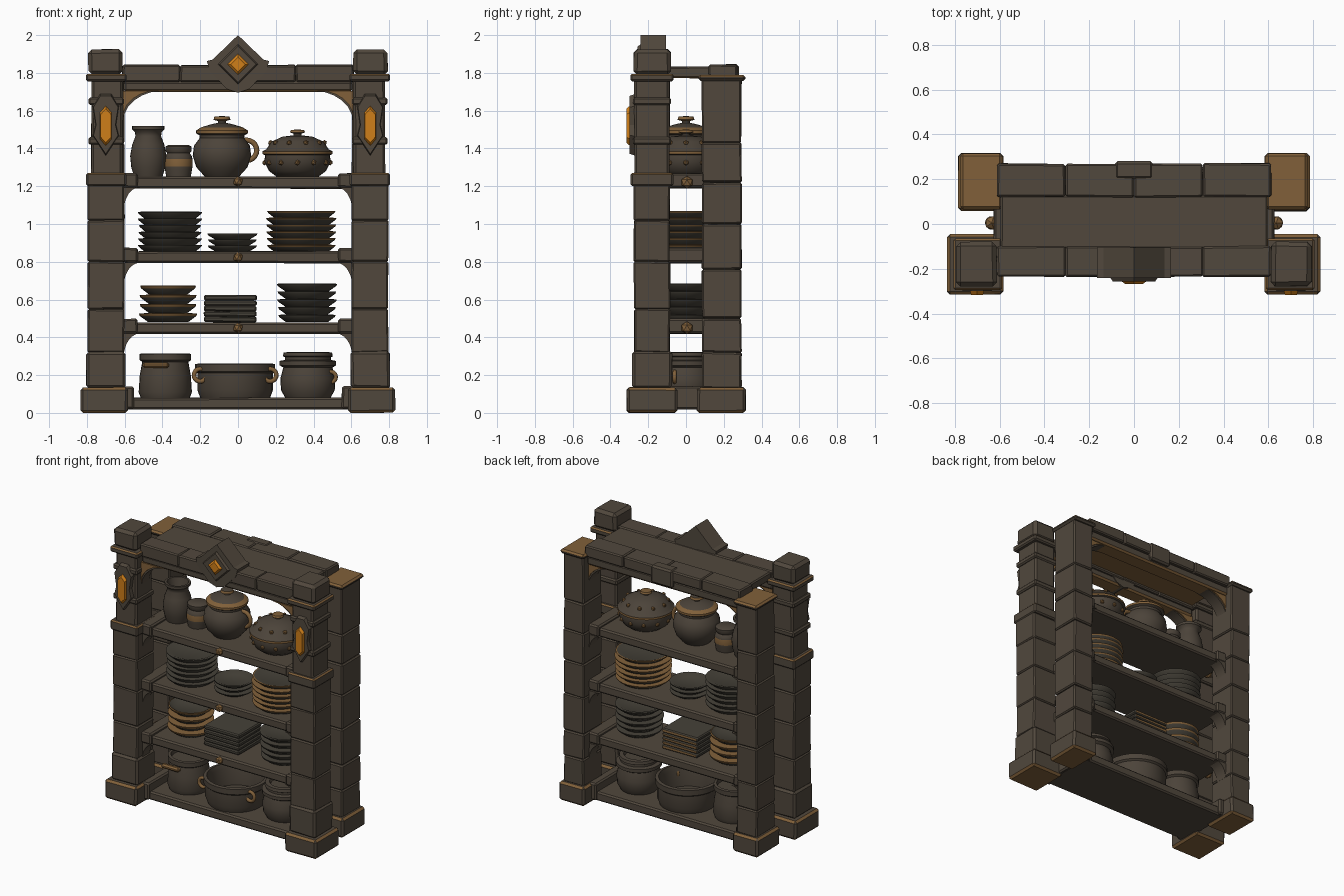
import bpy, bmesh, math, random
from mathutils import Vector, Matrix

random.seed(4)

def material(name, rgb):
    m = bpy.data.materials.new(name)
    m.diffuse_color = (*rgb, 1)
    return m

STONE = material("dark stone", (0.082, 0.064, 0.046))
CLAY = material("dark clay", (0.072, 0.057, 0.042))
PLATE = material("dark plate", (0.060, 0.053, 0.040))
TAN = material("worn tan", (0.22, 0.118, 0.042))
AMBER = material("amber gem", (0.62, 0.21, 0.01))

def finish(name, bm, mats, angle=35):
    bmesh.ops.recalc_face_normals(bm, faces=bm.faces)
    me = bpy.data.meshes.new(name)
    bm.to_mesh(me)
    bm.free()
    for m in mats:
        me.materials.append(m)
    me.shade_smooth()
    me.set_sharp_from_angle(angle=math.radians(angle))
    ob = bpy.data.objects.new(name, me)
    bpy.context.collection.objects.link(ob)
    return ob

def box(name, x, y, z, bevel=0.01, jitter=0.0, rule=None, mat=STONE):
    """Bevelled block from (min, max) ranges; rule(normal) picks the tan faces."""
    bm = bmesh.new()
    bmesh.ops.create_cube(bm, size=1)
    for v in bm.verts:
        v.co = Vector([(r[0] + r[1]) / 2 + c * (r[1] - r[0]) for c, r in zip(v.co, (x, y, z))])
        v.co += Vector([random.uniform(-jitter, jitter) for _ in range(3)])
    if bevel:
        bmesh.ops.bevel(bm, geom=bm.edges[:], offset=bevel, segments=1, affect='EDGES')
    bm.normal_update()
    if rule:
        for f in bm.faces:
            f.material_index = int(rule(f.normal))
    return finish(name, bm, (mat, TAN), 20)

def sides(a, b, s):
    return tuple(sorted((a * s, b * s)))

def prism(name, pts, y0, y1, mat, centre=(0, 0), front_scale=1.0):
    """Extrude an x/z outline from y1 (back) to y0 (front), tapering the front."""
    bm = bmesh.new()
    cx, cz = centre
    back = [bm.verts.new((cx + px, y1, cz + pz)) for px, pz in pts]
    front = [bm.verts.new((cx + px * front_scale, y0, cz + pz * front_scale)) for px, pz in pts]
    bm.faces.new(back)
    bm.faces.new(front)
    n = len(pts)
    for i in range(n):
        bm.faces.new((back[i], back[(i + 1) % n], front[(i + 1) % n], front[i]))
    return finish(name, bm, (mat,), 20)

def lathe(name, x, z, pts, mat=CLAY, accents=(), segs=28):
    """Spin an r/z profile; accented profile segments become tan."""
    bm = bmesh.new()
    rings = []
    for r, h in pts:
        n = 1 if r == 0 else segs
        rings.append([bm.verts.new((x + r * math.cos(2 * math.pi * i / segs),
                                    r * math.sin(2 * math.pi * i / segs), z + h)) for i in range(n)])
    for k, (a, b) in enumerate(zip(rings, rings[1:])):
        for i in range(segs):
            j = (i + 1) % segs
            quad = [a[i % len(a)], a[j % len(a)], b[j % len(b)], b[i % len(b)]]
            f = bm.faces.new(list(dict.fromkeys(quad)))
            f.material_index = int(k in accents)
    return finish(name, bm, (mat, TAN), 40)

def stack(name, x, z, r, h, n, foot, accent=False):
    """Pile of flared plates or bowls with a dished top."""
    pts, d, acc = [(0, 0)], h / n, []
    for i in range(n):
        k = r * random.uniform(0.95, 1.0)
        pts += [(k * foot, i * d), (k * 0.97, (i + 0.68) * d), (k, (i + 0.95) * d)]
        acc += [3 * i + 2, 3 * i + 3] if accent else []
    pts += [(r * 0.9, h), (r * 0.65, h - 0.5 * d), (0, h - 0.5 * d)]
    return lathe(name, x, z, pts, PLATE, acc)

def ring(name, loc, major, minor, mat):
    bpy.ops.mesh.primitive_torus_add(location=loc, rotation=(math.pi / 2, 0, 0), major_radius=major,
                                     minor_radius=minor, major_segments=20, minor_segments=8)
    ob = bpy.context.object
    ob.name = name
    ob.data.materials.append(mat)
    ob.data.shade_smooth()

def studs(name, points, r, mat):
    bm = bmesh.new()
    for p in points:
        bmesh.ops.create_icosphere(bm, subdivisions=1, radius=r, matrix=Matrix.Translation(p))
    finish(name, bm, (mat,), 20)

slope_up = lambda n: 0.3 < n.z < 0.95
top_face = lambda n: n.z > 0.3
foot_rule = lambda n: 0.6 < n.z < 0.95 or n.z < -0.5

def fillet(w, h, s):
    arc = [(w * (1 - math.sin(a)), -h * (1 - math.cos(a)))
           for a in [math.pi / 2 * i / 6 for i in range(7)]]
    return [(-s * px, pz) for px, pz in [(0, 0)] + arc]

for s in (-1, 1):
    # front posts: foot, plinth, blocks, bands and cap
    fy = (-0.275, -0.085)
    box("front_foot", sides(0.583, 0.833, s), (-0.314, -0.045), (0, 0.135), 0.014, 0.002, foot_rule)
    box("front_plinth", sides(0.597, 0.805, s), (-0.285, -0.075), (0.13, 0.325), 0.014, 0.003)
    for z0, z1 in ((0.32, 0.55), (0.55, 0.80), (0.80, 1.02), (1.02, 1.21)):
        box("front_post_block", sides(0.602, 0.795, s), fy, (z0, z1), 0.008, 0.003)
    box("front_post_upper", sides(0.613, 0.777, s), (-0.272, -0.088), (1.25, 1.77), 0.012, 0.003)
    for z0, z1, g, r in ((1.20, 1.27, 0.012, slope_up), (1.42, 1.46, 0.0, None),
                         (1.63, 1.67, 0.0, None), (1.755, 1.795, 0.014, slope_up)):
        box("front_post_band", sides(0.603 - g, 0.792 + g, s), (-0.281 - g, -0.079 + g), (z0, z1), 0.009, 0, r)
    box("front_post_cap", sides(0.612, 0.793, s), (-0.277, -0.08), (1.79, 1.925), 0.02, 0.003)
    # back posts
    box("back_foot", sides(0.583, 0.785, s), (0.058, 0.316), (0, 0.135), 0.014, 0.002, foot_rule)
    for z0, z1 in ((0.13, 0.32), (0.32, 0.50), (0.50, 0.76), (0.76, 1.0), (1.0, 1.22), (1.22, 1.43), (1.43, 1.77)):
        box("back_post_block", sides(0.602, 0.762, s), (0.085, 0.293), (z0, z1), 0.008, 0.003)
    box("back_post_cap", sides(0.587, 0.775, s), (0.065, 0.315), (1.758, 1.79), 0.012, 0, top_face)
    # post gems
    frame = [(0, -0.165), (0.07, -0.06), (0.055, 0), (0.07, 0.10), (0.03, 0.165),
             (-0.03, 0.165), (-0.07, 0.10), (-0.055, 0), (-0.07, -0.06)]
    prism("gem_frame", frame, -0.298, -0.265, STONE, (0.70 * s, 1.525), 0.93)
    gem = [(0, -0.12), (0.036, -0.08), (0.036, 0.08), (0, 0.12), (-0.036, 0.08), (-0.036, -0.08)]
    prism("post_gem", gem, -0.316, -0.28, AMBER, (0.70 * s, 1.52), 0.75)
    # arched corner brackets
    for y0, y1 in ((-0.215, -0.13), (0.14, 0.23)):
        prism("arch_bracket", fillet(0.21, 0.17, s), y0, y1, STONE, (0.61 * s, 1.705))
        prism("arch_trim", fillet(0.18, 0.145, s), y0 - 0.008, y1 + 0.008, TAN, (0.61 * s, 1.705))
        for zt in (1.195, 0.795, 0.42):
            prism("shelf_bracket", fillet(0.085, 0.125, s), y0, y1, STONE, (0.605 * s, zt))
    # shelf end blocks and side pegs
    for zt in (1.25, 0.855, 0.48):
        box("shelf_end", sides(0.53, 0.625, s), (-0.225, 0.23), (zt - 0.058, zt + 0.018), 0.01, 0.002)
    box("shelf_end_low", sides(0.55, 0.615, s), (-0.22, 0.23), (0.02, 0.14), 0.01, 0.002)
    for zt in (1.22, 0.45):
        studs("side_peg", [(0.635 * s, 0.005, zt)], 0.034, TAN)

# shelves, each with a centre stud
for zt in (1.25, 0.855, 0.48, 0.08):
    box("shelf", (-0.605, 0.605), (-0.205, 0.215), (zt - 0.062, zt), 0.01, 0.002)
studs("shelf_stud", [(0, -0.208, zt) for zt in (1.225, 0.823, 0.45)], 0.028, TAN)

# top beams and plank
for i in range(4):
    x = (-0.612 + 0.306 * i, -0.306 + 0.306 * i)
    box("front_beam_block", x, (-0.235, -0.10), (1.752, 1.84), 0.008, 0.003)
    box("back_beam_block", x, (0.12, 0.27), (1.762, 1.842), 0.008, 0.003)
box("front_beam_trim", (-0.605, 0.605), (-0.222, -0.11), (1.70, 1.757), 0.012, 0, lambda n: n.z < -0.3)
box("back_beam_trim", (-0.605, 0.605), (0.135, 0.255), (1.70, 1.765), 0.012, 0, lambda n: n.z < -0.3)
box("top_plank", (-0.595, 0.595), (-0.11, 0.13), (1.772, 1.832), 0.008, 0.002, lambda n: n.z < -0.5)
box("back_keystone", (-0.085, 0.085), (0.20, 0.28), (1.72, 1.846), 0.012)

# diamond crest
half = [(0, 0.155), (0.135, 0.025), (0.165, 0.018), (0.15, -0.035), (0.06, -0.13), (0, -0.15)]
prism("crest_plate", half + [(-a, b) for a, b in half[-2:0:-1]], -0.24, -0.105, STONE, (0, 1.845))
diamond = lambda r: [(0, r), (r, 0), (0, -r), (-r, 0)]
prism("crest_frame", diamond(0.112), -0.256, -0.23, STONE, (0, 1.845), 0.85)
prism("crest_gem", diamond(0.064), -0.268, -0.25, AMBER, (0, 1.845), 0.6)

# top shelf: vase, jar, handled pot, tureen
lathe("vase", -0.475, 1.25, [(0, 0), (0.075, 0), (0.09, 0.05), (0.096, 0.11), (0.085, 0.17), (0.068, 0.215),
      (0.07, 0.235), (0.085, 0.25), (0.085, 0.268), (0.07, 0.268), (0.055, 0.2), (0, 0.2)])
lathe("jar", -0.315, 1.25, [(0, 0), (0.065, 0), (0.072, 0.04), (0.074, 0.055), (0.074, 0.095), (0.07, 0.11),
      (0.06, 0.125), (0.068, 0.135), (0.068, 0.16), (0.055, 0.168), (0, 0.168)], CLAY, (3,))
lathe("handled_pot", -0.085, 1.25, [(0, 0), (0.09, 0), (0.135, 0.05), (0.155, 0.11), (0.148, 0.165), (0.118, 0.205),
      (0.12, 0.22), (0.137, 0.23), (0.137, 0.245), (0.11, 0.262), (0.05, 0.28), (0.022, 0.285), (0.022, 0.295),
      (0.045, 0.302), (0.04, 0.318), (0, 0.322)], CLAY, (7, 8, 12, 13))
ring("pot_handle", (0.045, 0, 1.39), 0.054, 0.014, TAN)
lathe("tureen", 0.315, 1.25, [(0, 0), (0.11, 0), (0.15, 0.03), (0.175, 0.08), (0.172, 0.115), (0.185, 0.12),
      (0.185, 0.135), (0.165, 0.145), (0.14, 0.185), (0.08, 0.212), (0.02, 0.22), (0.02, 0.228), (0.04, 0.235),
      (0.035, 0.248), (0, 0.25)], CLAY, (5, 12, 13))
for r, h, n in ((0.173, 1.325, 12), (0.142, 1.43, 10)):
    studs("tureen_studs", [(0.315 + r * math.cos(2 * math.pi * i / n), r * math.sin(2 * math.pi * i / n), h)
                           for i in range(n)], 0.015, TAN)

# plate shelf
stack("left_plates", -0.36, 0.855, 0.172, 0.21, 6, 0.8)
stack("small_plates", -0.03, 0.855, 0.133, 0.095, 3, 0.7)
stack("right_plates", 0.335, 0.855, 0.19, 0.215, 6, 0.8, True)

# bowl shelf
stack("left_bowls", -0.37, 0.48, 0.155, 0.195, 4, 0.68, True)
for i in range(5):
    z = 0.48 + 0.029 * i
    box("square_plate", (-0.18, 0.098), (-0.13, 0.13), (z, z + 0.028), 0.007, 0.002, lambda n: n.y > 0.9, PLATE)
stack("right_bowls", 0.365, 0.48, 0.16, 0.205, 5, 0.72)

# bottom shelf: two lidded pots and a wide pan
lathe("left_pot", -0.385, 0.08, [(0, 0), (0.13, 0), (0.141, 0.03), (0.135, 0.12), (0.122, 0.19), (0.137, 0.2),
      (0.137, 0.232), (0.118, 0.235), (0.112, 0.21), (0, 0.21)])
box("left_pot_handle", (-0.505, -0.365), (-0.15, -0.115), (0.238, 0.268), 0.01, 0, lambda n: True, CLAY)
lathe("wide_pan", -0.015, 0.08, [(0, 0), (0.185, 0), (0.2, 0.04), (0.2, 0.13), (0.212, 0.14), (0.212, 0.178),
      (0.19, 0.182), (0.18, 0.15), (0.175, 0.03), (0, 0.03)])
for s in (-1, 1):
    ring("pan_handle", (-0.015 + 0.185 * s, -0.105, 0.2), 0.033, 0.012, TAN)
lathe("right_pot", 0.37, 0.08, [(0, 0), (0.12, 0), (0.142, 0.04), (0.146, 0.1), (0.13, 0.16), (0.15, 0.172),
      (0.15, 0.195), (0.122, 0.2), (0.122, 0.215), (0.132, 0.22), (0.128, 0.24), (0.1, 0.242), (0.09, 0.225), (0, 0.225)])
ring("right_pot_handle", (0.49, -0.06, 0.19), 0.028, 0.011, TAN)
